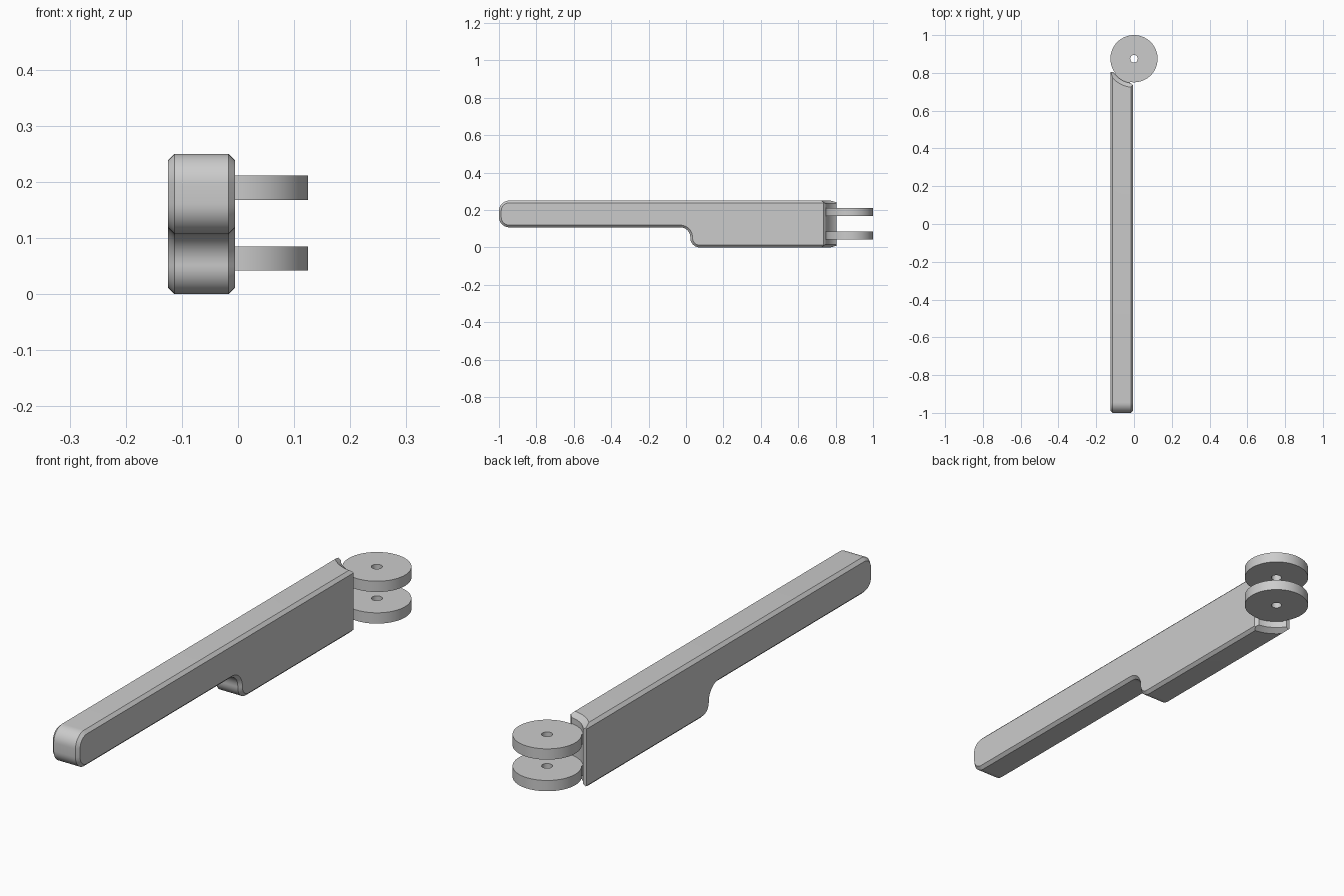
import bpy, bmesh
from math import pi, sin, cos, radians

cube = bpy.data.objects.get("Cube")
if cube:
    bpy.data.objects.remove(cube)

GREY = (0.6, 0.6, 0.6, 1)
mat = bpy.data.materials.new("plain_grey")
mat.use_nodes = True
mat.diffuse_color = GREY
mat.node_tree.nodes["Principled BSDF"].inputs["Base Color"].default_value = GREY

PIVOT_Y = 0.875
CHAMFER = 0.012


def finish(name, bm):
    bmesh.ops.remove_doubles(bm, verts=bm.verts, dist=1e-5)
    bmesh.ops.recalc_face_normals(bm, faces=bm.faces)
    mesh = bpy.data.meshes.new(name)
    bm.to_mesh(mesh)
    bm.free()
    mesh.materials.append(mat)
    obj = bpy.data.objects.new(name, mesh)
    bpy.context.collection.objects.link(obj)
    return obj


def loft(name, rings):
    """Skin equal-length closed rings and cap both ends."""
    bm = bmesh.new()
    rows = [[bm.verts.new(p) for p in ring] for ring in rings]
    n = len(rows[0])
    for a, b in zip(rows, rows[1:]):
        for i in range(n):
            j = (i + 1) % n
            bm.faces.new((a[i], a[j], b[j], b[i]))
    bm.faces.new(rows[0])
    bm.faces.new(rows[-1])
    return finish(name, bm)


def prism(name, points, z0, z1):
    return loft(name, [[(x, y, z) for x, y in points] for z in (z0, z1)])


def revolve(name, profile, steps=64):
    """Turn a closed (radius, z) profile about the pivot axis."""
    bm = bmesh.new()
    n = len(profile)
    rows = []
    for s in range(steps):
        a = 2 * pi * s / steps
        rows.append([bm.verts.new((r * cos(a), PIVOT_Y + r * sin(a), z)) for r, z in profile])
    for s in range(steps):
        a, b = rows[s], rows[(s + 1) % steps]
        for i in range(n):
            j = (i + 1) % n
            if profile[i][0] == 0 and profile[j][0] == 0:
                continue
            bm.faces.new((a[i], a[j], b[j], b[i]))
    bmesh.ops.dissolve_degenerate(bm, dist=1e-5, edges=bm.edges)
    return finish(name, bm)


def arc(y, z, r, start, end, steps=10):
    return [(y + r * cos(radians(start + (end - start) * i / steps)),
             z + r * sin(radians(start + (end - start) * i / steps))) for i in range(steps + 1)]


def outline(d):
    """Side outline of the handle, drawn in by d."""
    r = 0.055
    pts = [(0.805, 0.25 - d)]
    pts += arc(-1 + r, 0.25 - r, r - d, 90, 180)
    pts += arc(-1 + r, 0.107 + r, r - d, 180, 270)
    pts += arc(-0.03, 0.054, 0.053 + d, 90, 0)
    pts += arc(0.073, 0.05, 0.05 - d, 180, 270)
    pts.append((0.805, d))
    return pts


def cut(target, cutter):
    cutter.hide_render = True
    cutter.hide_viewport = True
    mod = target.modifiers.new("cut", "BOOLEAN")
    mod.operation = "DIFFERENCE"
    mod.solver = "EXACT"
    mod.object = cutter


def smooth(obj, angle=30):
    bpy.ops.object.select_all(action="DESELECT")
    obj.select_set(True)
    bpy.context.view_layer.objects.active = obj
    bpy.ops.object.shade_smooth_by_angle(angle=radians(angle))


# Handle with chamfered long edges
sections = [(-0.125, CHAMFER), (-0.125 + CHAMFER, 0), (-0.005 - CHAMFER, 0), (-0.005, CHAMFER)]
handle = loft("handle", [[(x, y, z) for y, z in outline(d)] for x, d in sections])

# Hollow end of the handle, flared at top and bottom
R, FLARE = 0.13, 0.152
hollow = revolve("hollow_cutter", [(0, -0.01), (FLARE, -0.01), (FLARE, 0), (R, 0.016),
                                   (R, 0.234), (FLARE, 0.25), (FLARE, 0.26), (0, 0.26)])
cut(handle, hollow)

# Chamfer on the upright inner edge
corner = prism("corner_cutter", [(0.0, 0.729), (0.01, 0.77), (-0.022, 0.751)], -0.02, 0.27)
cut(handle, corner)

# Bake the cuts and remove the cutters
bpy.context.view_layer.update()
graph = bpy.context.evaluated_depsgraph_get()
baked = bpy.data.meshes.new_from_object(handle.evaluated_get(graph))
handle.modifiers.clear()
handle.data = baked
for helper in (hollow, corner):
    bpy.data.objects.remove(helper)
smooth(handle)

# Two hinge discs with pin holes, each joined to the handle by a short neck
for side, z0, z1 in (("lower", 0.042, 0.085), ("upper", 0.168, 0.211)):
    disc = revolve(side + "_hinge_disc", [(0.02, z0), (0.125, z0), (0.125, z1), (0.02, z1)])
    smooth(disc)
    prism(side + "_hinge_neck", [(-0.02, 0.73), (-0.02, 0.78), (-0.1, 0.815), (-0.105, 0.77)],
          z0 + 0.001, z1 - 0.001)
